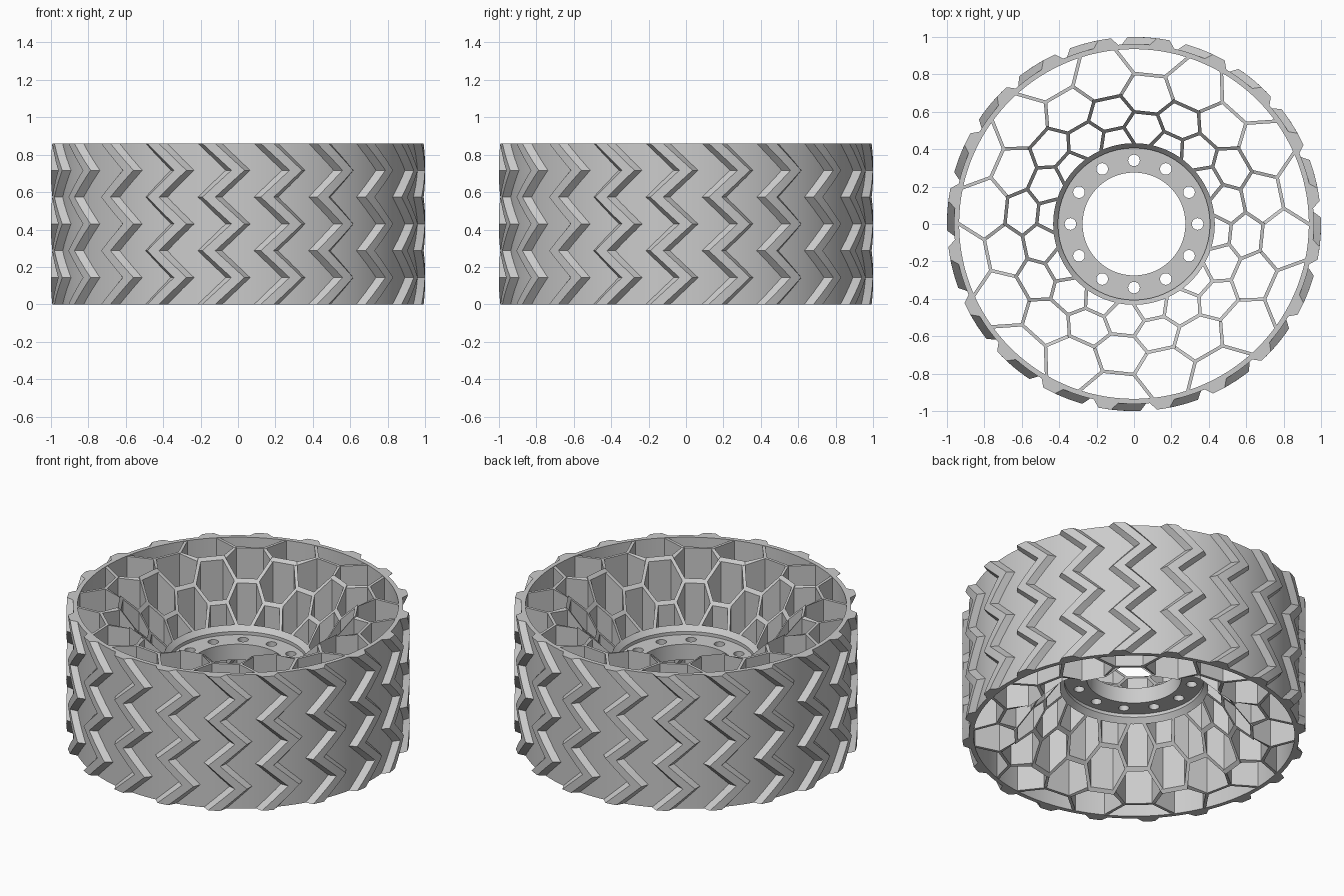
import bpy, bmesh
from math import sin, cos, radians
from mathutils import Vector

if "Cube" in bpy.data.objects:
    bpy.data.objects.remove(bpy.data.objects["Cube"])

HEIGHT = 0.86
MID = HEIGHT / 2
HUB_R, BAND_IN, BAND_OUT, TREAD_R = 0.432, 0.935, 0.962, 1.0

grey = bpy.data.materials.new("plain grey")
grey.use_nodes = True
grey.diffuse_color = (0.6, 0.6, 0.6, 1)
bsdf = next(n for n in grey.node_tree.nodes if n.type == 'BSDF_PRINCIPLED')
bsdf.inputs["Base Color"].default_value = (0.6, 0.6, 0.6, 1)


def finish(obj, smooth=True):
    obj.data.materials.clear()
    obj.data.materials.append(grey)
    bpy.ops.object.select_all(action='DESELECT')
    obj.select_set(True)
    bpy.context.view_layer.objects.active = obj
    if smooth:
        bpy.ops.object.shade_smooth_by_angle(angle=radians(25))


def mesh_object(name, bm, smooth=True):
    bmesh.ops.recalc_face_normals(bm, faces=bm.faces)
    mesh = bpy.data.meshes.new(name)
    bm.to_mesh(mesh)
    bm.free()
    obj = bpy.data.objects.new(name, mesh)
    bpy.context.collection.objects.link(obj)
    finish(obj, smooth)


def polar(r, degrees, z=0.0):
    a = radians(degrees)
    return Vector((r * sin(a), r * cos(a), z))


def skin(bm, loops, closed):
    """Join matching vertex loops with quads, capping the ends if open."""
    n = len(loops[0])
    rows = [[bm.verts.new(p) for p in loop] for loop in loops]
    for i in range(len(rows) if closed else len(rows) - 1):
        a, b = rows[i], rows[(i + 1) % len(rows)]
        for j in range(n):
            k = (j + 1) % n
            bm.faces.new((a[j], a[k], b[k], b[j]))
    if not closed:
        bm.faces.new(rows[0])
        bm.faces.new(rows[-1])


def lathe(name, profile, steps=120):
    bm = bmesh.new()
    skin(bm, [[polar(r, 360 * i / steps, z) for r, z in profile] for i in range(steps)], True)
    mesh_object(name, bm)


def half_depth(r):
    """Half height of the dished web at a radius: steep inside, flush outside."""
    return min(MID - 0.003, 0.1 + 1.22 * (r - 0.43))


# outer band
lathe("outer_band", [(BAND_IN, 0), (BAND_OUT, 0), (BAND_OUT, HEIGHT), (BAND_IN, HEIGHT)])

# inner sleeve of the web, with sloped rims
inner = 0.406
lathe("hub_sleeve", [(inner, MID - half_depth(inner)), (HUB_R, MID - half_depth(HUB_R)),
                     (HUB_R, MID + half_depth(HUB_R)), (inner, MID + half_depth(inner))])

# bolt flange: a flat outline with bore and twelve bolt holes, extruded
outline = bpy.data.curves.new("hub_flange", 'CURVE')
outline.dimensions = '2D'
outline.fill_mode = 'BOTH'
outline.extrude = 0.05


def circle(centre, r, steps):
    spline = outline.splines.new('POLY')
    spline.points.add(steps - 1)
    for i, p in enumerate(spline.points):
        p.co = (*(centre + polar(r, 360 * i / steps)), 1)
    spline.use_cyclic_u = True


circle(Vector(), 0.41, 96)
circle(Vector(), 0.275, 96)
for i in range(12):
    circle(polar(0.34, 30 * i), 0.031, 24)
flange = bpy.data.objects.new("hub_flange", outline)
flange.location.z = MID
bpy.context.collection.objects.link(flange)
bpy.ops.object.select_all(action='DESELECT')
flange.select_set(True)
bpy.context.view_layer.objects.active = flange
bpy.ops.object.convert(target='MESH')
finish(bpy.context.view_layer.objects.active)

# honeycomb web: two alternating columns of cells, repeated ten times
WALL = 0.018
web = bmesh.new()


def wall(p, q):
    along = (q - p).normalized()
    side = Vector((-along.y, along.x, 0)) * WALL / 2
    p, q = p - along * WALL * 0.29, q + along * WALL * 0.29
    loops = []
    for end in (p, q):
        loop = []
        for offset, sign in ((side, 1), (-side, 1), (-side, -1), (side, -1)):
            c = end + offset
            loop.append(Vector((c.x, c.y, MID + sign * half_depth(c.length))))
        loops.append(loop)
    skin(web, loops, False)


rings_a = [HUB_R, 0.6, 0.805]
rings_b = [0.52, 0.69, BAND_IN]
for k in range(10):
    base = 36 * k
    for r in rings_a[1:]:
        wall(polar(r, base), polar(r, base + 12))
    for r in rings_b[:-1]:
        wall(polar(r, base + 18), polar(r, base + 30))
    for i in range(3):
        for a, b in ((0, -6), (12, 18)):
            wall(polar(rings_a[i], base + a), polar(rings_b[i], base + b))
            if i < 2:
                wall(polar(rings_b[i], base + b), polar(rings_a[i + 1], base + a))
mesh_object("honeycomb_web", web, smooth=False)

# zigzag tread bars with broad chamfered sides
LEGS, SUB = 6, 3
treads = bmesh.new()
for k in range(20):
    loops = []
    for s in range(LEGS * SUB + 1):
        t = s / SUB
        swing = abs((t + 1) % 2 - 1)
        centre = 180 + 18 * k + 9 * (1 - swing)
        z = HEIGHT * t / LEGS
        loops.append([polar(r, centre + w, z) for r, w in
                      ((BAND_OUT - 0.01, -4.4), (TREAD_R, -2), (TREAD_R, 0),
                       (TREAD_R, 2), (BAND_OUT - 0.01, 4.4))])
    skin(treads, loops, False)
mesh_object("tread_bars", treads)
